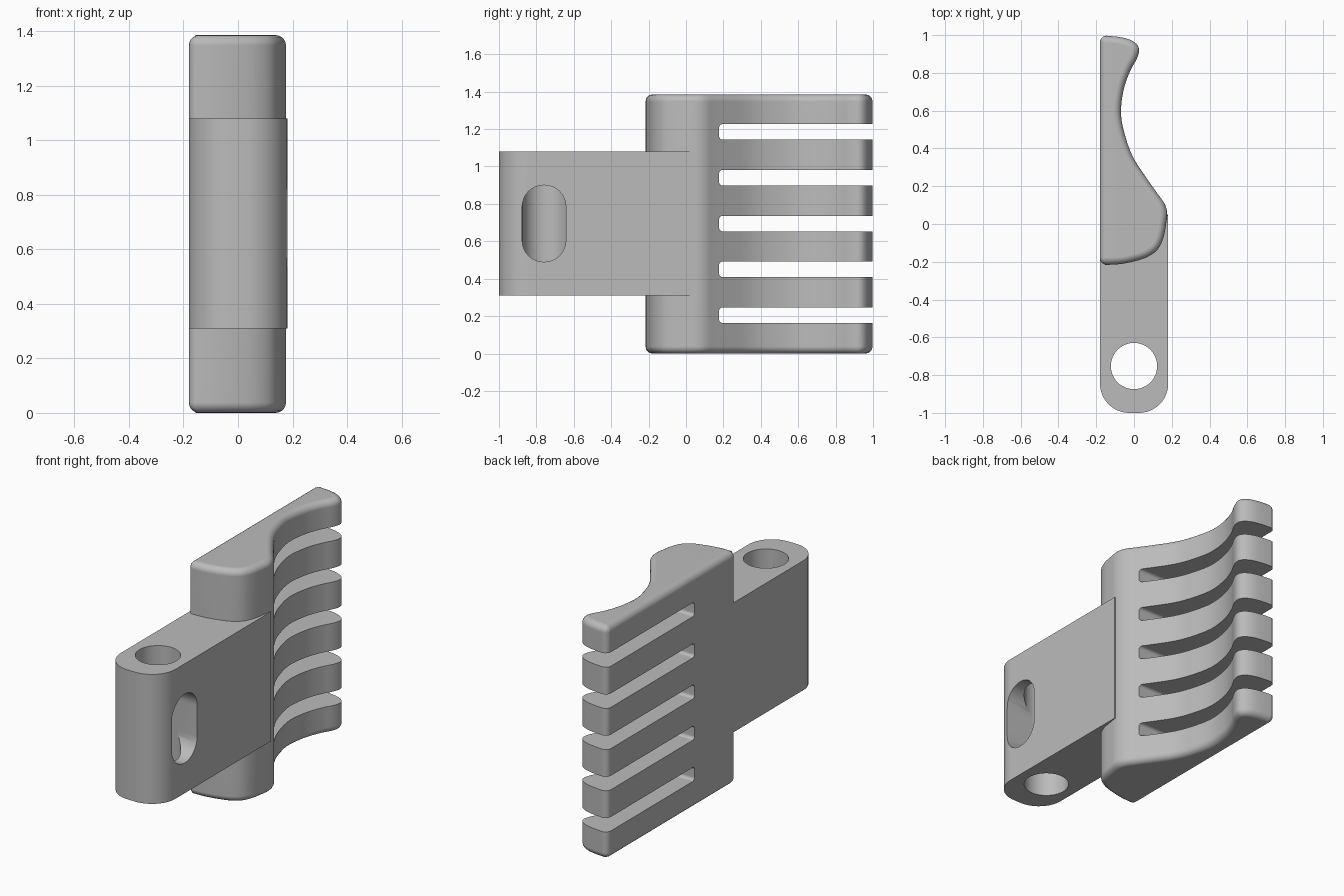
import bpy, bmesh, math
from mathutils import Vector

cube = bpy.data.objects.get("Cube")
if cube:
    bpy.data.objects.remove(cube, do_unlink=True)

grey = bpy.data.materials.new("plain grey")
grey.use_nodes = True
colour = (0.5, 0.5, 0.5, 1)
grey.diffuse_color = colour
grey.node_tree.nodes["Principled BSDF"].inputs["Base Color"].default_value = colour


def rounded_rect(u0, u1, v0, v1, radii, steps=8):
    """Rectangle outline; radii run anticlockwise from the low corner."""
    points = []
    corners = [(u0, v0, 1, 1), (u1, v0, -1, 1), (u1, v1, -1, -1), (u0, v1, 1, -1)]
    for i, ((u, v, su, sv), r) in enumerate(zip(corners, radii)):
        if r == 0:
            points.append((u, v))
            continue
        for k in range(steps + 1):
            a = math.pi + (i + k / steps) * math.pi / 2
            points.append((u + su * r + r * math.cos(a), v + sv * r + r * math.sin(a)))
    return points


def smooth_path(points, steps=4):
    """Catmull-Rom curve through the points."""
    p = [Vector(q) for q in points]
    p = [2 * p[0] - p[1]] + p + [2 * p[-1] - p[-2]]
    result = []
    for a, b, c, d in zip(p, p[1:], p[2:], p[3:]):
        for k in range(steps):
            t = k / steps
            result.append(0.5 * (2 * b + (c - a) * t + (2 * a - 5 * b + 4 * c - d) * t * t
                                 + (3 * b - a - 3 * c + d) * t ** 3))
    return result + [p[-2]]


def prism(name, outline, axis, low, high):
    """Extrude an outline: (x, y) along z or (y, z) along x."""
    bm = bmesh.new()
    place = (lambda u, v: (u, v, low)) if axis == "z" else (lambda u, v: (low, u, v))
    face = bm.faces.new([bm.verts.new(place(*q)) for q in outline])
    move = Vector((0, 0, high - low)) if axis == "z" else Vector((high - low, 0, 0))
    moved = bmesh.ops.extrude_face_region(bm, geom=[face])["geom"]
    bmesh.ops.translate(bm, vec=move, verts=[g for g in moved if isinstance(g, bmesh.types.BMVert)])
    bmesh.ops.recalc_face_normals(bm, faces=bm.faces)
    mesh = bpy.data.meshes.new(name)
    bm.to_mesh(mesh)
    bm.free()
    mesh.materials.append(grey)
    obj = bpy.data.objects.new(name, mesh)
    bpy.context.collection.objects.link(obj)
    return obj


def apply(obj, kind, **settings):
    bpy.ops.object.select_all(action="DESELECT")
    bpy.context.view_layer.objects.active = obj
    obj.select_set(True)
    mod = obj.modifiers.new(kind.title(), kind)
    for key, value in settings.items():
        setattr(mod, key, value)
    bpy.ops.object.modifier_apply(modifier=mod.name)


def combine(obj, other, operation):
    other.hide_render = True
    apply(obj, "BOOLEAN", object=other, operation=operation, solver="EXACT")
    bpy.data.objects.remove(other, do_unlink=True)


# Contoured grip: one flat side, one wavy side, softened edges
wave = smooth_path([
    (-0.18, -0.217), (-0.08, -0.213), (0.0, -0.198), (0.07, -0.175), (0.125, -0.135),
    (0.155, -0.075), (0.17, 0.0), (0.176, 0.055), (0.163, 0.105), (0.125, 0.16),
    (0.07, 0.238), (0.0, 0.345), (-0.042, 0.45), (-0.069, 0.58), (-0.055, 0.71),
    (-0.02, 0.81), (0.015, 0.875), (0.027, 0.925), (0.003, 0.962), (-0.06, 0.987),
    (-0.18, 1.0)])
grip = prism("slotted_grip", wave, "z", 0, 1.385)
apply(grip, "BEVEL", width=0.038, segments=5, limit_method="ANGLE",
      angle_limit=math.radians(45), use_clamp_overlap=False)

# Comb slots, open at the back
for i in range(5):
    z = 0.205 + i * 0.245
    slot = prism("slot_cutter", rounded_rect(0.177, 1.2, z - 0.0415, z + 0.0415,
                                             (0.018, 0, 0, 0.018), 4), "x", -0.5, 0.5)
    combine(grip, slot, "DIFFERENCE")

# Hinge tongue with a vertical bore and a side window
tongue = prism("hinge_tongue", rounded_rect(-0.18, 0.181, -1, 0.05, (0.155, 0.155, 0, 0), 12),
               "z", 0.31, 1.08)
bore = [(0.1225 * math.cos(k * math.tau / 48), -0.752 + 0.1225 * math.sin(k * math.tau / 48))
        for k in range(48)]
combine(tongue, prism("bore_cutter", bore, "z", 0, 1.4), "DIFFERENCE")
window = rounded_rect(-0.876, -0.642, 0.49, 0.9, (0.115,) * 4)
combine(tongue, prism("window_cutter", window, "x", 0, 0.4), "DIFFERENCE")

# Join into one solid and shade
combine(grip, tongue, "UNION")
grip.name = "hinged_grip"
bpy.ops.object.shade_smooth_by_angle(angle=math.radians(30))
weighted = grip.modifiers.new("Weighted Normals", "WEIGHTED_NORMAL")
weighted.keep_sharp = True
